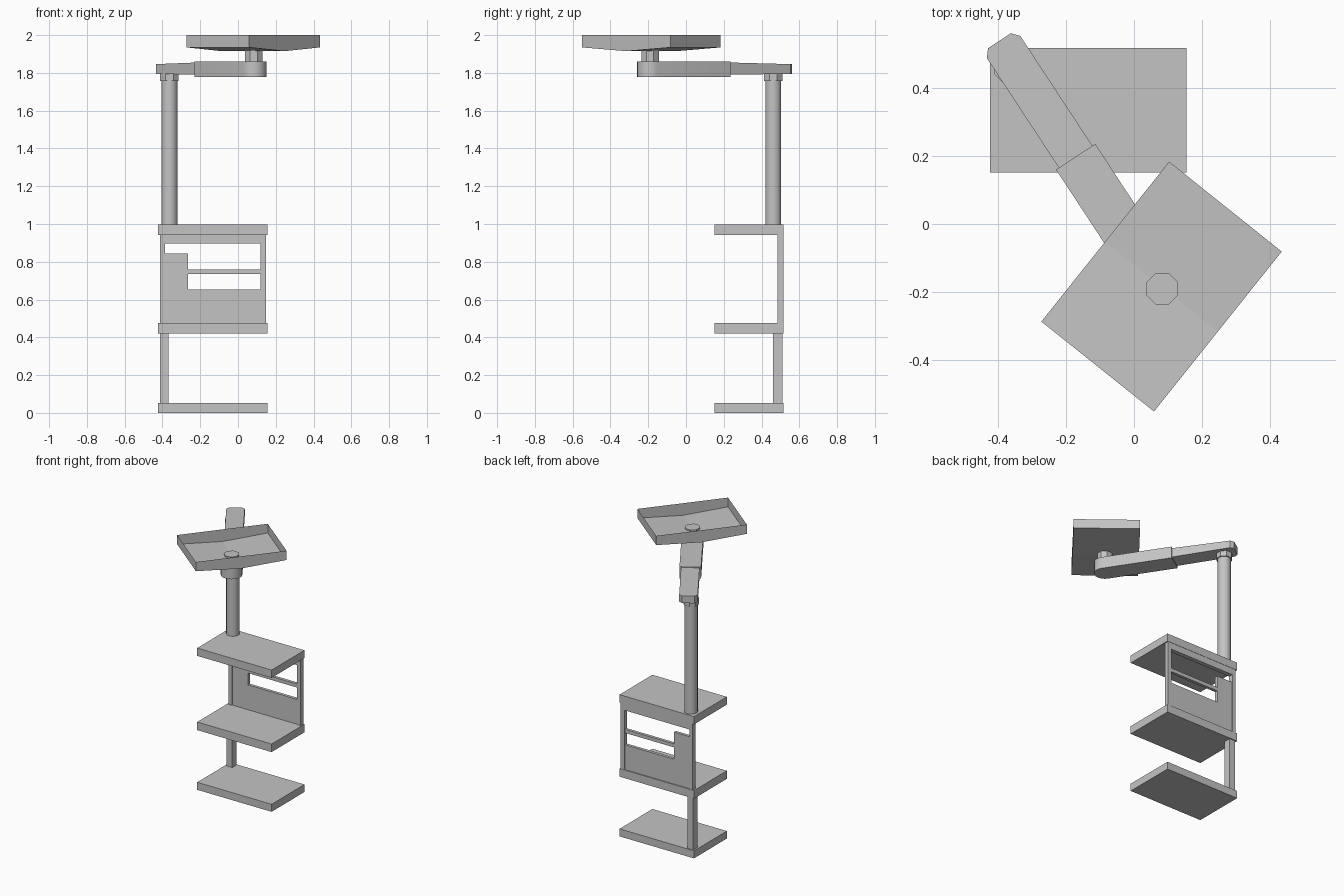
import bpy
import bmesh
import math
from mathutils import Matrix

if "Cube" in bpy.data.objects:
    bpy.data.objects.remove(bpy.data.objects["Cube"])

grey = bpy.data.materials.new("plain_grey")
grey.use_nodes = True
grey.diffuse_color = (0.55, 0.55, 0.55, 1)
grey.node_tree.nodes["Principled BSDF"].inputs["Base Color"].default_value = grey.diffuse_color


def finish(name, bm, matrix=None, smooth=False):
    """Turn a bmesh into a named grey object."""
    mesh = bpy.data.meshes.new(name)
    bm.to_mesh(mesh)
    bm.free()
    mesh.materials.append(grey)
    obj = bpy.data.objects.new(name, mesh)
    bpy.context.collection.objects.link(obj)
    if matrix:
        obj.matrix_world = matrix
    if smooth:
        bpy.ops.object.select_all(action='DESELECT')
        obj.select_set(True)
        bpy.context.view_layer.objects.active = obj
        bpy.ops.object.shade_smooth_by_angle(angle=math.radians(35))
    return obj


def box(name, xs, ys, zs):
    bm = bmesh.new()
    bmesh.ops.create_cube(bm, size=1)
    for v in bm.verts:
        v.co = [r[0] if c < 0 else r[1] for c, r in zip(v.co, (xs, ys, zs))]
    return finish(name, bm)


def cylinder(name, x, y, zs, radius, sides, smooth=False):
    bm = bmesh.new()
    bmesh.ops.create_cone(bm, cap_ends=True, segments=sides, radius1=radius,
                          radius2=radius, depth=zs[1] - zs[0])
    turn = Matrix.Translation((x, y, sum(zs) / 2)) @ Matrix.Rotation(math.pi / sides, 4, 'Z')
    return finish(name, bm, turn, smooth)


def prism(name, outline, bottom, top, matrix, smooth=False):
    """Extrude an outline; bottom and top give the height at each distance along it."""
    bm = bmesh.new()
    low = [bm.verts.new((u, v, bottom(u))) for u, v in outline]
    high = [bm.verts.new((u, v, top(u))) for u, v in outline]
    bm.faces.new(low[::-1])
    bm.faces.new(high)
    for i in range(len(low)):
        j = (i + 1) % len(low)
        bm.faces.new((low[i], low[j], high[j], high[i]))
    bmesh.ops.recalc_face_normals(bm, faces=bm.faces)
    return finish(name, bm, matrix, smooth)


# Three equal shelves
for name, zs in (("bottom_shelf", (0, 0.053)), ("middle_shelf", (0.42, 0.477)),
                 ("top_shelf", (0.942, 0.997))):
    box(name, (-0.424, 0.155), (0.152, 0.517), zs)

# Leg between the lower shelves
box("lower_leg", (-0.413, -0.368), (0.461, 0.51), (0.053, 0.42))

# Back frame with stepped panel and rail
frame_y = (0.484, 0.515)
box("right_frame_post", (-0.413, -0.386), frame_y, (0.477, 0.942))
box("left_frame_post", (0.119, 0.148), frame_y, (0.477, 0.942))
box("top_frame_rail", (-0.386, 0.119), frame_y, (0.896, 0.942))
panel_y = (0.489, 0.51)
box("tall_back_panel", (-0.386, -0.265), panel_y, (0.477, 0.843))
box("low_back_panel", (-0.265, 0.119), panel_y, (0.477, 0.652))
box("middle_rail", (-0.265, 0.119), panel_y, (0.735, 0.76))

# Upright pole and its collar
cylinder("upright_pole", -0.363, 0.462, (0.997, 1.80), 0.043, 16, True)
cylinder("pole_collar", -0.363, 0.462, (1.757, 1.80), 0.053, 8)

# Swing arm in two sections, laid along its own axis
pivot = (0.083, -0.19)
arm = Matrix.Translation((*pivot, 0)) @ Matrix.Rotation(math.radians(-56.7), 4, 'Z')
half = 0.059
prism("rear_arm",
      [(-0.44, -half), (-0.44, half), (-0.85, half), (-0.872, 0.04),
       (-0.872, -0.04), (-0.85, -half)],
      lambda u: 1.79 - 0.013 * (u + 0.46), lambda u: 1.855 + 0.022 * (u + 0.46), arm)
half = 0.069
steps = 10
nose = [(half * math.sin(math.pi * i / steps), -half * math.cos(math.pi * i / steps))
        for i in range(steps + 1)]
prism("front_arm", nose + [(-0.464, half), (-0.464, -half)],
      lambda u: 1.779, lambda u: 1.861, arm, True)

# Short spindle passing through the tray floor
cylinder("tray_spindle", *pivot, (1.861, 1.926), 0.05, 8)

# Open sheet tray with a floor folded along its middle
bm = bmesh.new()
long_half, short_half = 0.301, 0.212
rim, floor = [], []
for u, v in ((-1, -1), (0, -1), (1, -1), (1, 1), (0, 1), (-1, 1)):
    x, y = u * long_half, v * short_half
    floor.append(bm.verts.new((x, y, 1.935 if u else 1.915)))
    rim.append(bm.verts.new((x, y, 2.0)))
for i in range(6):
    j = (i + 1) % 6
    bm.faces.new((floor[i], floor[j], rim[j], rim[i]))
bm.faces.new((floor[0], floor[1], floor[4], floor[5]))
bm.faces.new((floor[1], floor[2], floor[3], floor[4]))
bmesh.ops.recalc_face_normals(bm, faces=bm.faces)
finish("tray", bm, Matrix.Translation((0.081, -0.184, 0)) @ Matrix.Rotation(math.radians(51.4), 4, 'Z'))
